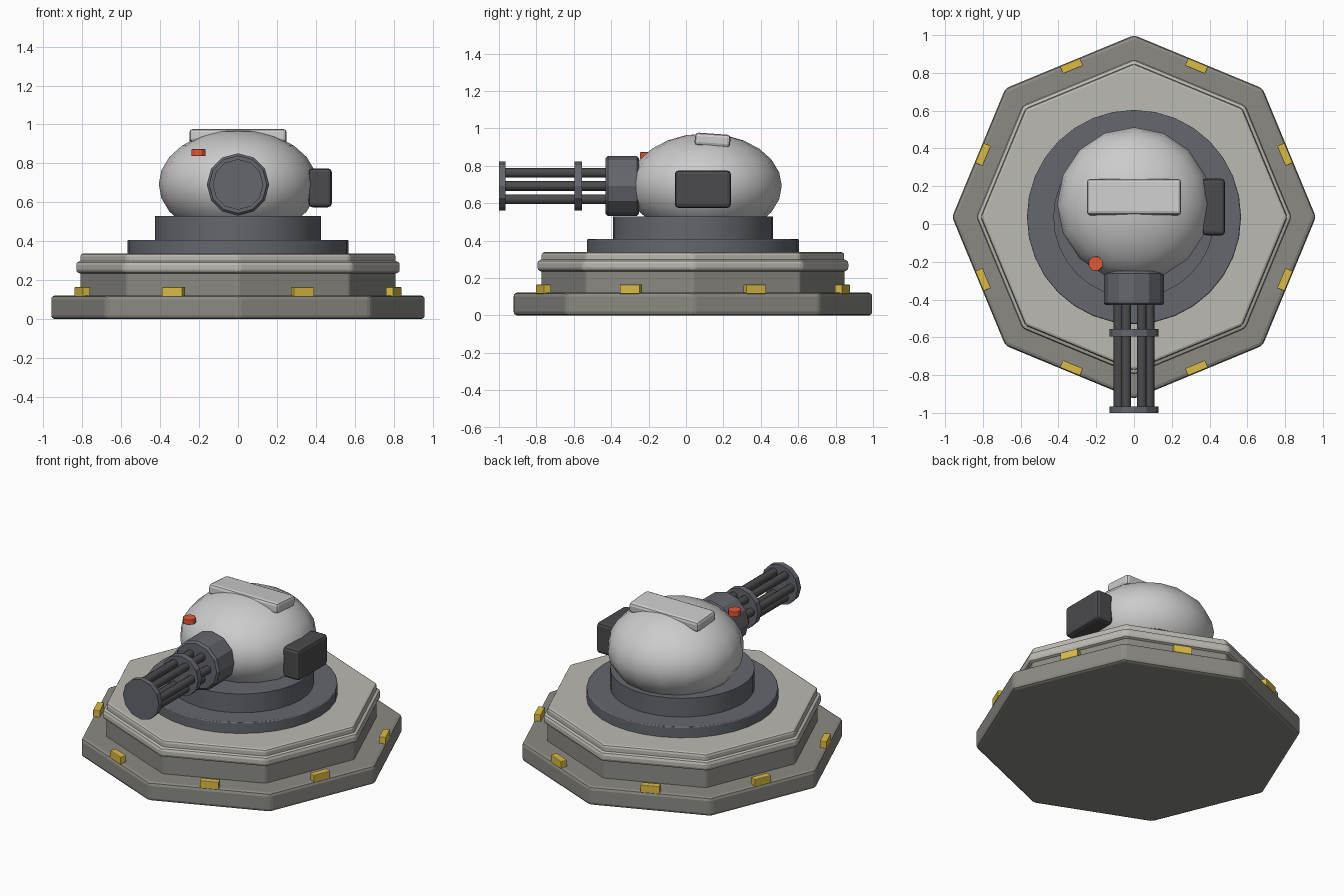
import bpy
from math import radians, cos, sin, pi

if "Cube" in bpy.data.objects:
    bpy.data.objects.remove(bpy.data.objects["Cube"])

CY = 0.037   # centre of the base in y
GZ = 0.692   # height of the gun axis


def material(name, rgb):
    m = bpy.data.materials.new(name)
    m.diffuse_color = (*rgb, 1)
    m.use_nodes = True
    m.node_tree.nodes["Principled BSDF"].inputs["Base Color"].default_value = m.diffuse_color
    return m


STONE = material("stone", (0.26, 0.255, 0.23))
DECK = material("deck", (0.50, 0.49, 0.45))
STEEL = material("steel", (0.13, 0.135, 0.155))
DARK = material("dark_metal", (0.07, 0.07, 0.075))
YELLOW = material("yellow", (0.70, 0.50, 0.06))
RED = material("red", (0.75, 0.10, 0.04))


def finish(name, mat=None, bevel=0, segments=2):
    ob = bpy.context.object
    ob.name = name
    if mat:
        ob.data.materials.append(mat)
    if bevel:
        mod = ob.modifiers.new("bevel", "BEVEL")
        mod.width = bevel
        mod.segments = segments
        mod.limit_method = 'ANGLE'
        mod.angle_limit = radians(35)
    return ob


def disc(name, sides, r, z0, z1, mat, bevel=0, x=0, y=CY, turn=0):
    bpy.ops.mesh.primitive_cylinder_add(vertices=sides, radius=r, depth=z1 - z0,
                                        location=(x, y, (z0 + z1) / 2), rotation=(0, 0, turn))
    return finish(name, mat, bevel)


def rod(name, sides, r, y0, y1, mat, bevel=0, x=0, z=GZ):
    bpy.ops.mesh.primitive_cylinder_add(vertices=sides, radius=r, depth=y1 - y0,
                                        location=(x, (y0 + y1) / 2, z), rotation=(pi / 2, 0, 0))
    return finish(name, mat, bevel, 1)


def box(name, loc, size, mat=None, bevel=0, rot=(0, 0, 0)):
    bpy.ops.mesh.primitive_cube_add(size=1, location=loc, rotation=rot)
    bpy.context.object.scale = size
    bpy.ops.object.transform_apply(location=False, rotation=False, scale=True)
    return finish(name, mat, bevel)


def smooth(angle):
    bpy.ops.object.shade_smooth_by_angle(angle=radians(angle))


# Octagonal base tiers
for name, r, z0, z1, mat, bev in (
        ("base_slab", 0.963, 0.0, 0.122, STONE, 0.02),
        ("base_wall", 0.812, 0.11, 0.25, STONE, 0.01),
        ("base_rim", 0.835, 0.236, 0.298, DECK, 0.02),
        ("base_deck", 0.812, 0.28, 0.338, DECK, 0.015)):
    disc(name, 8, r, z0, z1, mat, bev)

# Yellow markers at the middle of each base edge
for i in range(8):
    a = radians(22.5 + 45 * i)
    box(f"marker_{i + 1}", (0.865 * cos(a), CY + 0.865 * sin(a), 0.14),
        (0.042, 0.115, 0.05), YELLOW, 0.004, (0, 0, a))

# Turntable rings
disc("lower_ring", 32, 0.567, 0.33, 0.408, STEEL, 0.006)
smooth(30)
disc("upper_ring", 32, 0.427, 0.40, 0.53, STEEL)
smooth(30)

# Domed turret body
bpy.ops.mesh.primitive_uv_sphere_add(segments=16, ring_count=12, radius=1,
                                     location=(0, 0.105, 0.693))
bpy.context.object.scale = (0.407, 0.407, 0.28)
bpy.ops.object.transform_apply(location=False, rotation=False, scale=True)
finish("turret_dome")
smooth(60)

# Roof plate, ammunition box and warning light
box("roof_plate", (0, 0.142, 0.938), (0.50, 0.19, 0.068), None, 0.018, (radians(-4), 0, 0))
box("ammo_box", (0.422, 0.09, 0.675), (0.12, 0.30, 0.20), DARK, 0.02)
disc("warning_light", 8, 0.04, 0.838, 0.873, RED, 0.004, -0.203, -0.21, radians(22.5))

# Gun housing, barrel clamps and six barrels
rod("gun_housing", 12, 0.16, -0.43, -0.25, STEEL, 0.012)
rod("rear_clamp", 12, 0.13, -0.595, -0.555, STEEL)
rod("muzzle_clamp", 12, 0.13, -1.0, -0.965, STEEL)
for i in range(6):
    a = radians(60 * i)
    rod(f"barrel_{i + 1}", 8, 0.026, -0.999, -0.40, DARK, 0,
        0.082 * cos(a), GZ + 0.082 * sin(a))
    smooth(50)
